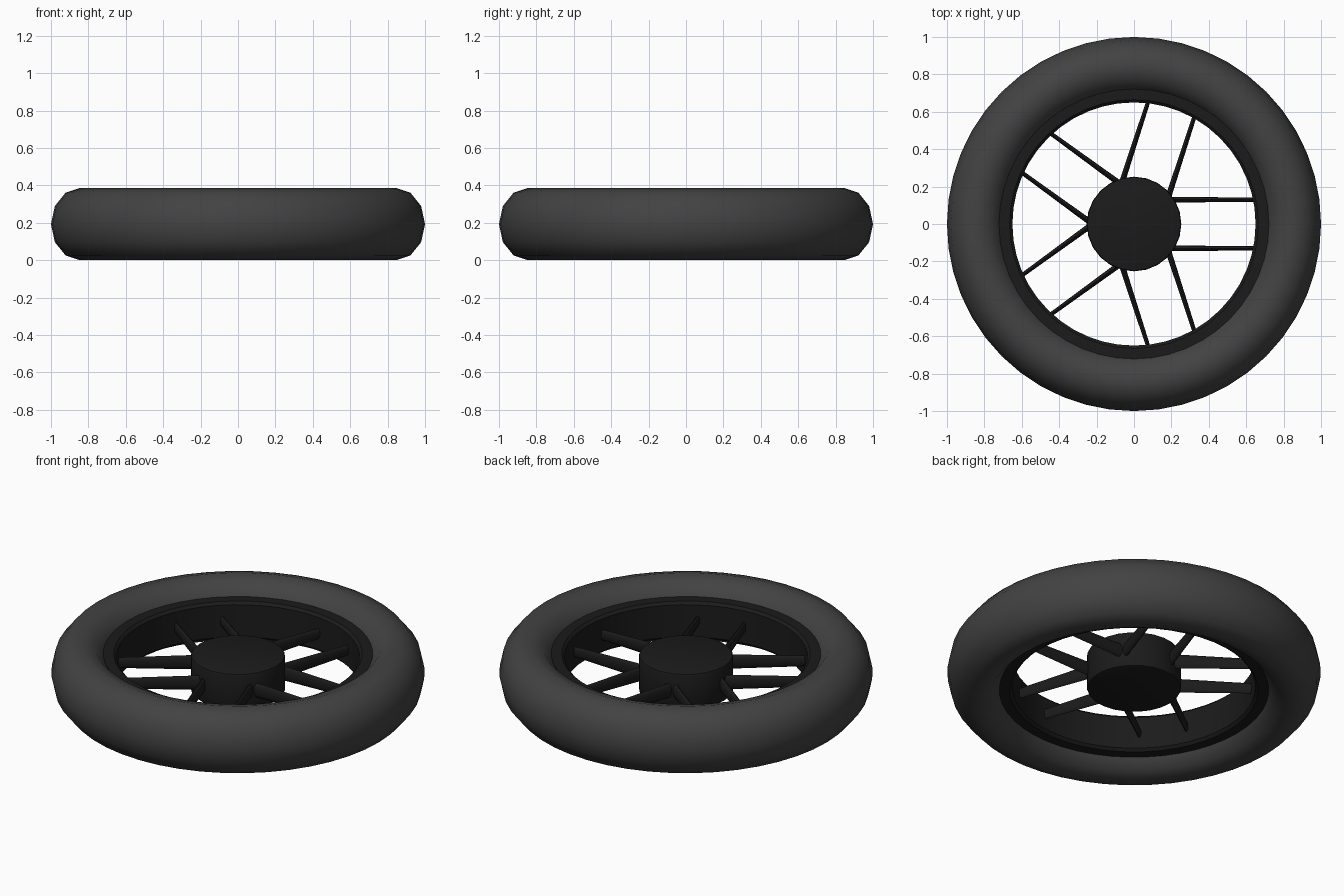
import bpy, bmesh
from math import pi, cos, sin, radians
from mathutils import Matrix

if "Cube" in bpy.data.objects:
    bpy.data.objects.remove(bpy.data.objects["Cube"])

ZC = 0.193


def material(name, v):
    m = bpy.data.materials.new(name)
    m.diffuse_color = (v, v, v, 1)
    m.use_nodes = True
    m.node_tree.nodes["Principled BSDF"].inputs["Base Color"].default_value = m.diffuse_color
    return m


RUBBER = material("dark_rubber", 0.055)
PLASTIC = material("black_plastic", 0.011)


def finish(name, bm, mat, angle):
    bmesh.ops.recalc_face_normals(bm, faces=bm.faces)
    me = bpy.data.meshes.new(name)
    bm.to_mesh(me)
    bm.free()
    me.materials.append(mat)
    ob = bpy.data.objects.new(name, me)
    bpy.context.collection.objects.link(ob)
    bpy.ops.object.select_all(action='DESELECT')
    ob.select_set(True)
    bpy.context.view_layer.objects.active = ob
    bpy.ops.object.shade_smooth_by_angle(angle=radians(angle))
    return ob


def lathe(name, profile, segs, mat, angle):
    """Revolve a closed (radius, z) profile around the z axis."""
    bm = bmesh.new()
    rings = [[bm.verts.new((r * cos(2 * pi * i / segs), r * sin(2 * pi * i / segs), ZC + z))
              for r, z in profile] for i in range(segs)]
    n = len(profile)
    for i in range(segs):
        a, b = rings[i], rings[(i + 1) % segs]
        for j in range(n):
            k = (j + 1) % n
            bm.faces.new((a[j], b[j], b[k], a[k]))
    return finish(name, bm, mat, angle)


# Tyre: twelve-sided oval section
tyre = [(0.845 + 0.155 * cos(pi * i / 6), 0.193 * sin(pi * i / 6)) for i in range(12)]
lathe("tyre", tyre, 48, RUBBER, 60)

# Rim: flat ring with slightly eased inner edges
rim = [(0.76, -0.11), (0.665, -0.11), (0.65, -0.095),
       (0.65, 0.095), (0.665, 0.11), (0.76, 0.11)]
lathe("rim", rim, 48, PLASTIC, 30)

# Hub: short cylinder with eased edges
bm = bmesh.new()
bmesh.ops.create_cone(bm, cap_ends=True, segments=24, radius1=0.253, radius2=0.253,
                      depth=0.21, matrix=Matrix.Translation((0, 0, ZC)))
edges = [e for e in bm.edges if any(len(f.verts) > 4 for f in e.link_faces)]
bmesh.ops.bevel(bm, geom=edges, offset=0.012, segments=2, affect='EDGES', profile=0.5)
finish("hub", bm, PLASTIC, 35)

# Spokes: five parallel pairs, oval and tapering towards the rim
bm = bmesh.new()
X0, X1 = 0.17, 0.67
for p in range(5):
    for side in (-1, 1):
        mat = (Matrix.Translation((0, 0, ZC)) @ Matrix.Rotation(2 * pi * p / 5, 4, 'Z')
               @ Matrix.Translation(((X0 + X1) / 2, side * 0.13, 0))
               @ Matrix.Diagonal((1, 0.36, 1, 1)) @ Matrix.Rotation(pi / 2, 4, 'Y'))
        bmesh.ops.create_cone(bm, cap_ends=True, segments=12, radius1=0.044,
                              radius2=0.03, depth=X1 - X0, matrix=mat)
finish("spokes", bm, PLASTIC, 50)
